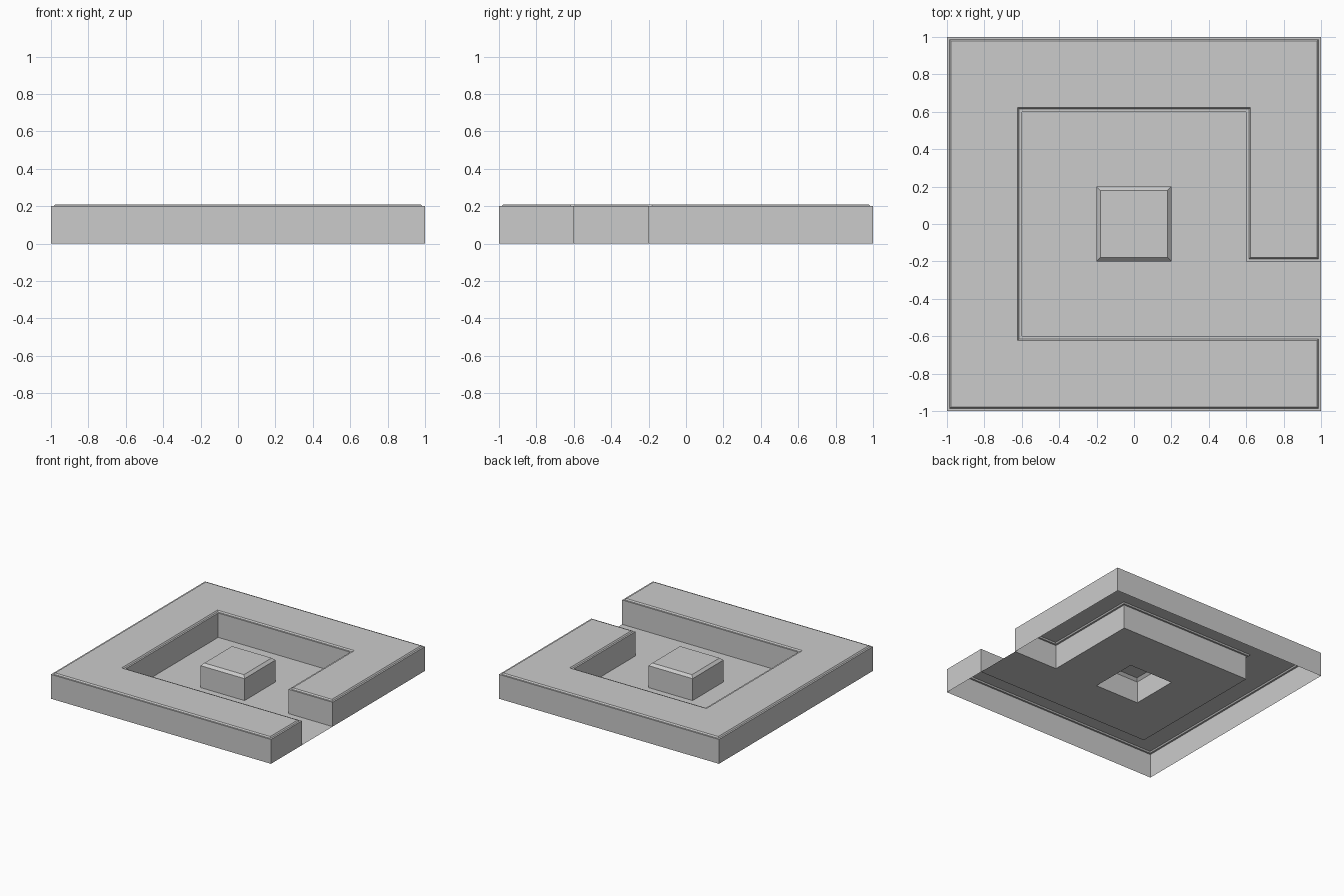
import bpy, bmesh

cube = bpy.data.objects.get("Cube")
if cube:
    bpy.data.objects.remove(cube, do_unlink=True)

grey = bpy.data.materials.new("light grey")
grey.use_nodes = True
colour = (0.6, 0.6, 0.6, 1)
grey.diffuse_color = colour
grey.node_tree.nodes["Principled BSDF"].inputs["Base Color"].default_value = colour


def finish(name, bm):
    mesh = bpy.data.meshes.new(name)
    bm.to_mesh(mesh)
    bm.free()
    mesh.materials.append(grey)
    bpy.context.scene.collection.objects.link(bpy.data.objects.new(name, mesh))


def square(half):
    return [(-half, -half), (half, -half), (half, half), (-half, half)]


def hollow_block(name, outline, height, insets):
    """Walls with a roof and an open bottom; insets are (inward, upward) steps of the roof rim."""
    bm = bmesh.new()
    low = [bm.verts.new((x, y, 0)) for x, y in outline]
    high = [bm.verts.new((x, y, height)) for x, y in outline]
    for i in range(len(outline)):
        j = (i + 1) % len(outline)
        bm.faces.new((low[i], low[j], high[j], high[i]))
    roof = bm.faces.new(high)
    bm.normal_update()
    for inward, upward in insets:
        bmesh.ops.inset_region(bm, faces=[roof], thickness=inward,
                               use_boundary=True, use_even_offset=True)
        bmesh.ops.translate(bm, verts=roof.verts, vec=(0, 0, upward))
        bm.normal_update()
    finish(name, bm)


# Surrounding wall with a gap on one side and a slightly raised top
hollow_block("courtyard_wall",
             [(-1, -1), (1, -1), (1, -0.6), (-0.6, -0.6), (-0.6, 0.6),
              (0.6, 0.6), (0.6, -0.2), (1, -0.2), (1, 1), (-1, 1)],
             0.2, [(0.014, 0), (0.008, 0.01)])

# Chamfered block in the middle
hollow_block("centre_block", square(0.2), 0.18, [(0.02, 0.02)])

# Courtyard floor running out through the gap, open under the block
bm = bmesh.new()
floor_outline = [(-0.6, -0.6), (1, -0.6), (1, -0.2),
                 (0.6, -0.2), (0.6, 0.6), (-0.6, 0.6)]
for loop in (floor_outline, square(0.2)):
    verts = [bm.verts.new((x, y, 0)) for x, y in loop]
    for i, v in enumerate(verts):
        bm.edges.new((v, verts[(i + 1) % len(verts)]))
bmesh.ops.triangle_fill(bm, edges=bm.edges[:], use_beauty=True, normal=(0, 0, 1))
bm.normal_update()
for face in bm.faces:
    if face.normal.z < 0:
        face.normal_flip()
finish("courtyard_floor", bm)
